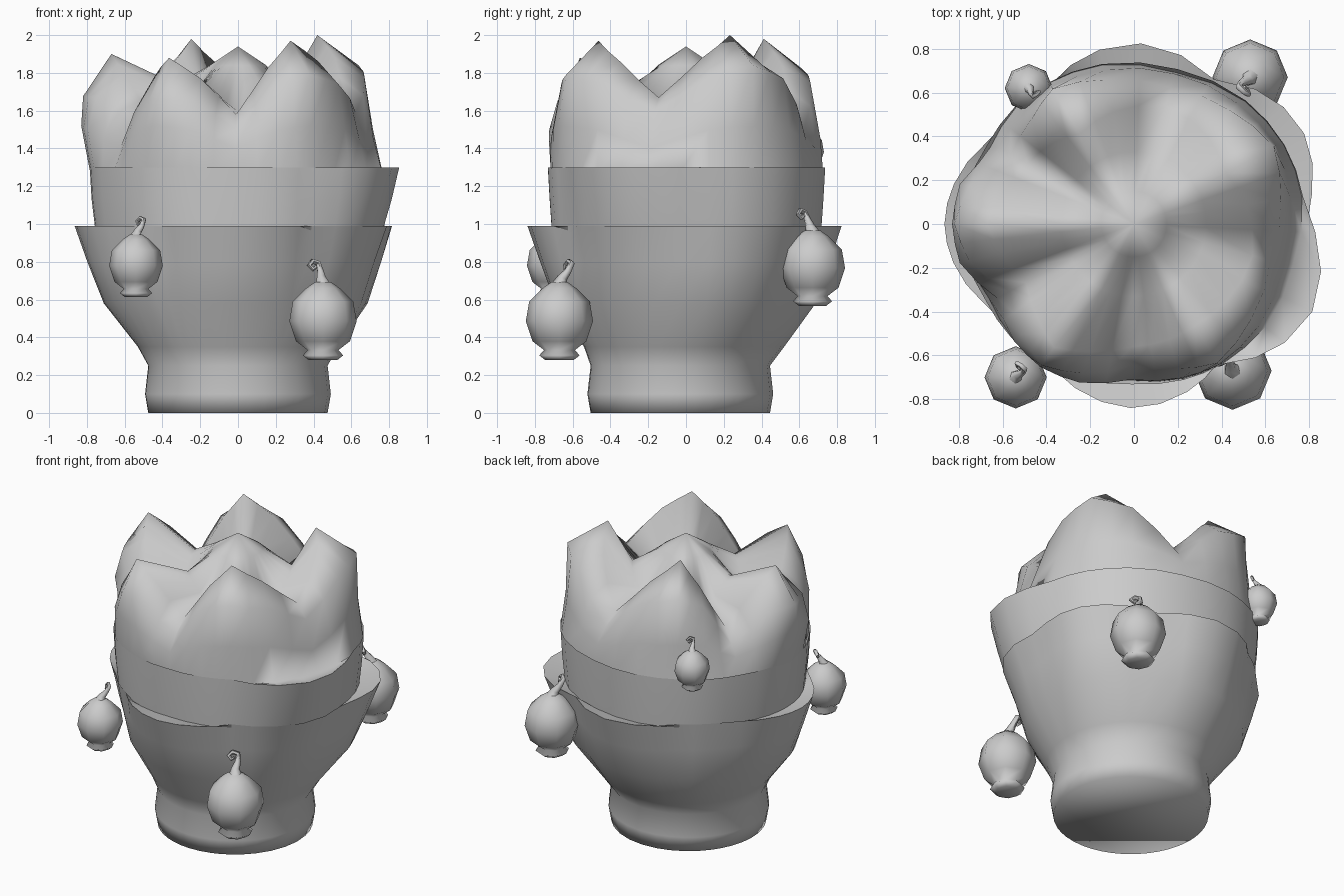
import bpy, bmesh
from math import sin, cos, radians, pi

if "Cube" in bpy.data.objects:
    bpy.data.objects.remove(bpy.data.objects["Cube"], do_unlink=True)


def finish(name, bm, angle):
    """Turn a bmesh into a smooth-shaded object that keeps hard edges."""
    mesh = bpy.data.meshes.new(name)
    bm.to_mesh(mesh)
    bm.free()
    obj = bpy.data.objects.new(name, mesh)
    bpy.context.collection.objects.link(obj)
    bpy.ops.object.select_all(action="DESELECT")
    obj.select_set(True)
    bpy.context.view_layer.objects.active = obj
    bpy.ops.object.shade_smooth_by_angle(angle=radians(angle))


def polar(bm, deg, r, z, dy=0, depth=1):
    a = radians(deg)
    return bm.verts.new((r * cos(a), r * sin(a) * depth + dy, z))


def bridge(bm, low, high):
    for i in range(len(low)):
        j = (i + 1) % len(low)
        bm.faces.new((low[i], low[j], high[j], high[i]))


# Trunk rings: height, radius, y shift, depth ratio, ledge tiers already passed
RINGS = [(0, .475, -.03, 1, 0), (.1, .492, -.03, 1, 0), (.25, .475, -.03, 1, 0),
         (.35, .53, -.01, 1, 0), (.58, .675, 0, .97, 0), (.8, .725, 0, .96, 0),
         (.99, .76, 0, .96, 0), (.965, .755, 0, .96, 1), (1.13, .775, 0, .95, 1),
         (1.3, .785, 0, .95, 1), (1.27, .782, 0, .95, 2)]

# Bark ledges: middle angle, half width, top height, push, tier
LEDGES = [(-90, 31, .99, .115, 0), (32, 33, .99, .13, 0), (90, 31, .99, .1, 0),
          (180, 33, .99, .105, 0), (-27, 32, 1.3, .14, 1)]

# Crown points: angle, tip radius, tip height, shoulder radius, next valley height
LOBES = [(-59, .54, 1.97, .74, 1.67), (29, .48, 2.0, .73, 1.58),
         (121, .48, 1.98, .72, 1.54), (180, .67, 1.90, .82, 1.62),
         (237, .67, 1.88, .77, 1.58)]


def swell(deg, z, passed):
    """How far the ledges push the bark outward here."""
    out = 0
    for mid, half, top, push, tier in LEDGES:
        t = abs((deg - mid + 180) % 360 - 180) / half
        rise = 1 - (top - z) / .62
        if t < 1 and rise > 0 and passed <= tier:
            out = max(out, push * rise * (1 - t ** 1.7))
    return out


def flank(angle, tip_r, tip_z, shoulder_r, valley_z):
    """Column on the side of a crown point."""
    return (angle, .005, shoulder_r - .005, 1.5, shoulder_r - .05, tip_z - .23,
            tip_r * .5 + .28, tip_z * .64 + valley_z * .36, 1.69)


def crown_columns():
    """Each lobe gives a tip, two flanks and the valley after it, with a
    halfway column between neighbours. Column: angle, groove,
    lower ring r and z, upper ring r and z, rim r and z, inner height."""
    cols = []
    for i, (a, tr, tz, sr, vz) in enumerate(LOBES):
        b, next_r, next_z, next_sr, _ = LOBES[(i + 1) % len(LOBES)]
        gap = (b - a) % 360
        cols.append((a, 0, sr + .01, 1.52, sr, tz - tr / 3, tr, tz, 1.74))
        cols.append(flank(a + gap * .22, tr, tz, sr, vz))
        cols.append((a + gap * .5, .03, .71, 1.4, .645, vz - .08, .56, vz, 1.6))
        cols.append(flank(a + gap * .78, next_r, next_z, next_sr, vz))
    dense = []
    for i, col in enumerate(cols):
        after = cols[(i + 1) % len(cols)]
        turn = (after[0] - col[0]) % 360
        half = [(p + q) / 2 for p, q in zip(col, after)]
        half[0] = col[0] + turn / 2
        dense += [col, half]
    return dense


# Trunk with its ledges, pointed crown and central mound
bm = bmesh.new()
cols = crown_columns()
rows = []
for z, r, dy, depth, passed in RINGS:
    rows.append([polar(bm, c[0], r - c[1] * passed / 2 + swell(c[0], z, passed),
                       z, dy, depth) for c in cols])
for k in (2, 4, 6):
    rows.append([polar(bm, c[0], c[k], c[k + 1]) for c in cols])
rows.append([polar(bm, c[0], .33, c[8]) for c in cols])
rows.append([polar(bm, c[0], .15, 1.84) for c in cols])
for low, high in zip(rows, rows[1:]):
    bridge(bm, low, high)
bm.faces.new(rows[0][::-1])
peak = bm.verts.new((0, 0, 1.94))
for i, v in enumerate(rows[-1]):
    bm.faces.new((v, rows[-1][(i + 1) % len(cols)], peak))
finish("trunk", bm, 100)

# Hanging gourd: lathe profile (radius, height)
GOURD = [(.42, -1.24), (.6, -1.1), (.46, -.94), (.8, -.68), (1, -.08),
         (.9, .5), (.5, .9), (.24, 1.08)]
# Curled stem: inward, sideways, height, thickness
STEM = [(0, 0, .95, .26), (.1, 0, 1.2, .15), (.26, -.08, 1.42, .1),
        (.38, -.08, 1.64, .09), (.4, .1, 1.7, .08), (.38, .24, 1.58, .08),
        (.32, .14, 1.46, .07), (.3, .04, 1.54, .05)]


def gourd(name, x, y, z, size):
    bm = bmesh.new()
    rows = [[bm.verts.new((x + size * r * cos(k * pi / 4),
                           y + size * r * sin(k * pi / 4), z + size * h))
             for k in range(8)] for r, h in GOURD]
    for low, high in zip(rows, rows[1:]):
        bridge(bm, low, high)
    bm.faces.new(rows[0][::-1])
    bm.faces.new(rows[-1])
    finish(name, bm, 100)

    # Stem leaning toward the trunk
    dist = (x * x + y * y) ** .5
    ux, uy = -x / dist * size, -y / dist * size
    curve = bpy.data.curves.new(name + "_path", "CURVE")
    curve.dimensions = "3D"
    curve.bevel_depth = size
    curve.bevel_resolution = 1
    curve.use_fill_caps = True
    spline = curve.splines.new("POLY")
    spline.points.add(len(STEM) - 1)
    for p, (inward, side, h, thick) in zip(spline.points, STEM):
        p.co = (x + ux * inward - uy * side, y + uy * inward + ux * side,
                z + h * size, 1)
        p.radius = thick
    path = bpy.data.objects.new(name + "_path", curve)
    bpy.context.collection.objects.link(path)
    bm = bmesh.new()
    bm.from_mesh(path.to_mesh())
    path.to_mesh_clear()
    bpy.data.objects.remove(path, do_unlink=True)
    bpy.data.curves.remove(curve)
    finish(name + "_stem", bm, 60)


for name, x, y, z, size in (
        ("gourd_front_left", .45, -.67, .5, .178),
        ("gourd_front_right", -.54, -.7, .79, .142),
        ("gourd_back_left", .53, .67, .78, .172),
        ("gourd_back_right", -.48, .62, 1.39, .11)):
    gourd(name, x, y, z, size)
